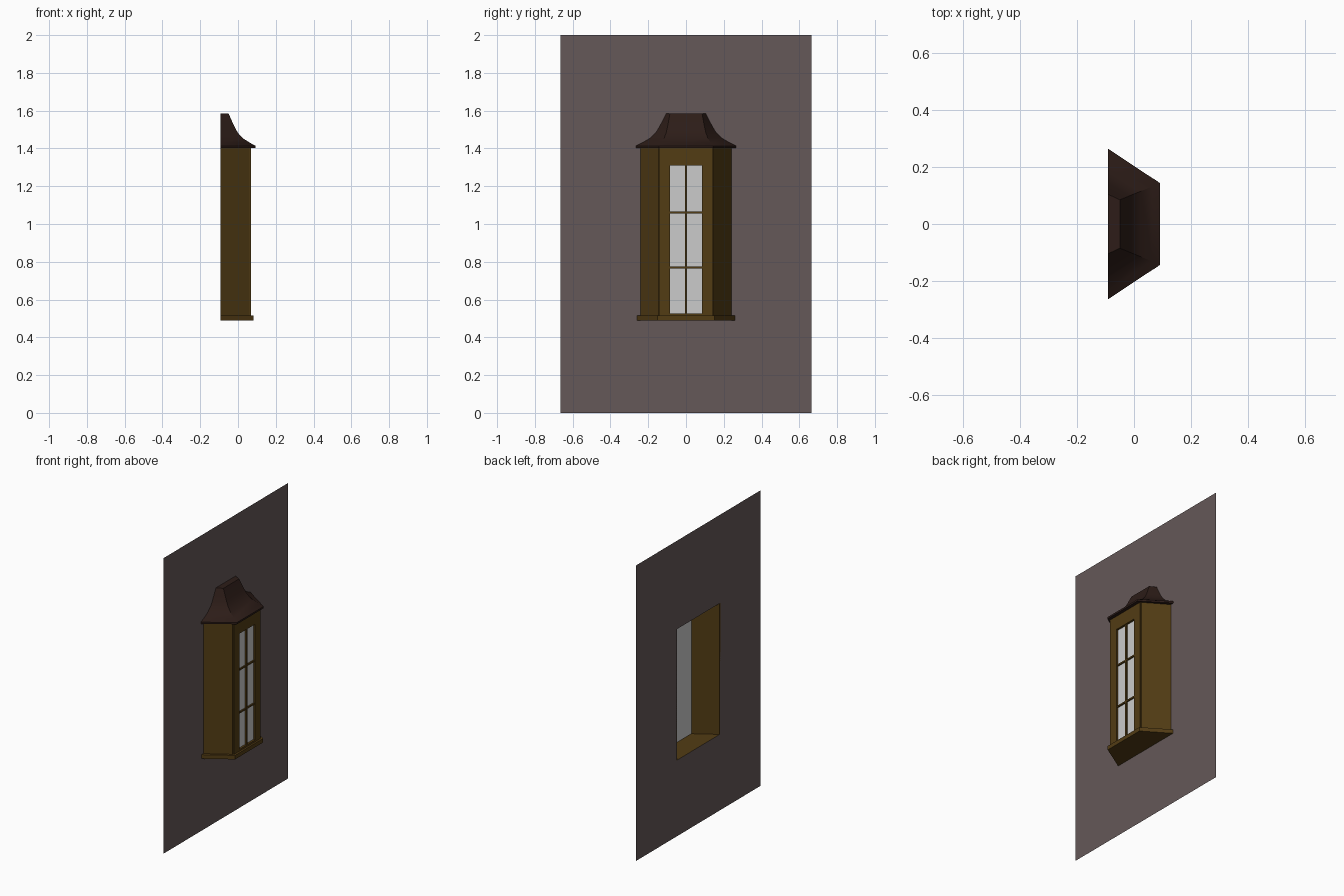
import bpy, bmesh, math

if "Cube" in bpy.data.objects:
    bpy.data.objects.remove(bpy.data.objects["Cube"])

BACK = -0.092


def material(name, rgb):
    m = bpy.data.materials.new(name)
    m.diffuse_color = (*rgb, 1)
    m.use_nodes = True
    m.node_tree.nodes["Principled BSDF"].inputs["Base Color"].default_value = m.diffuse_color
    return m


WALL = material("wall_paint", (0.13, 0.098, 0.098))
GOLD = material("golden_wood", (0.085, 0.045, 0.007))
ROOF = material("dark_roof", (0.026, 0.012, 0.009))


def finish(name, bm, mat=None, smooth=False, recalc=True):
    if recalc:
        bmesh.ops.recalc_face_normals(bm, faces=bm.faces)
    me = bpy.data.meshes.new(name)
    bm.to_mesh(me)
    bm.free()
    if mat:
        me.materials.append(mat)
    if smooth:
        me.shade_smooth()
        me.set_sharp_from_angle(angle=math.radians(30))
    ob = bpy.data.objects.new(name, me)
    bpy.context.collection.objects.link(ob)
    return ob


def loft(name, rings, mat, closed=True, smooth=False):
    """Skin a stack of point rings and cap both ends."""
    bm = bmesh.new()
    vs = [[bm.verts.new(p) for p in r] for r in rings]
    n = len(rings[0])
    for a, b in zip(vs, vs[1:]):
        for i in range(n if closed else n - 1):
            j = (i + 1) % n
            bm.faces.new((a[i], a[j], b[j], b[i]))
    bm.faces.new(vs[0])
    bm.faces.new(vs[-1])
    return finish(name, bm, mat, smooth)


def bay_ring(front, y_front, y_back, z):
    return [(BACK, -y_back, z), (front, -y_front, z), (front, y_front, z), (BACK, y_back, z)]


def prism(name, outline, z0, z1, mat):
    return loft(name, [[(x, y, z) for x, y in outline] for z in (z0, z1)], mat)


def bar(name, x0, x1, y0, y1, z0, z1):
    return prism(name, [(x0, y0), (x1, y0), (x1, y1), (x0, y1)], z0, z1, GOLD)


# wall sheet with the bay opening
bm = bmesh.new()
rect = lambda h, z0, z1: [bm.verts.new((BACK, y, z)) for y, z in ((-h, z0), (h, z0), (h, z1), (-h, z1))]
outer, inner = rect(0.665, 0, 2), rect(0.23, 0.515, 1.402)
for i in range(4):
    j = (i + 1) % 4
    bm.faces.new((outer[i], outer[j], inner[j], inner[i]))
finish("wall", bm, WALL, recalc=False)

# sill slab under the bay
loft("bay_base", [bay_ring(0.083, 0.15, 0.26, z) for z in (0.488, 0.515)], GOLD, closed=False)

# angled sides and front stiles
for s, side in ((-1, "left"), (1, "right")):
    prism(side + "_side_panel",
          [(BACK, s * 0.24), (0.062, s * 0.146), (0.062, s * 0.134), (BACK, s * 0.228)],
          0.515, 1.402, GOLD)
    prism(side + "_stile",
          [(0.056, s * 0.084), (0.056, s * 0.142), (0.07, s * 0.142), (0.07, s * 0.084)],
          0.515, 1.402, GOLD)

# front rails and glazing bars
bar("top_rail", 0.056, 0.07, -0.084, 0.084, 1.31, 1.402)
bar("bottom_rail", 0.056, 0.07, -0.084, 0.084, 0.515, 0.527)
bar("vertical_glazing_bar", 0.056, 0.066, -0.006, 0.006, 0.527, 1.31)
for i, z in enumerate((0.77, 1.06)):
    bar(f"cross_glazing_bar_{i}", 0.056, 0.065, -0.084, 0.084, z - 0.005, z + 0.005)

# glass behind the frame
bm = bmesh.new()
bm.faces.new([bm.verts.new((0.054, y, z)) for y, z in
              ((-0.136, 0.517), (0.136, 0.517), (0.136, 1.33), (-0.136, 1.33))])
finish("glass", bm)

# flared roof: front profile (x, z), the sides taper in step
profile = [(0.092, 1.402), (0.092, 1.414), (0.063, 1.43), (0.026, 1.454), (0.0, 1.482),
           (-0.016, 1.51), (-0.03, 1.54), (-0.042, 1.567), (-0.05, 1.585)]
rings = []
for x, z in profile:
    t = (0.092 - x) / 0.142
    rings.append(bay_ring(x, 0.143 - 0.058 * t, 0.265 - 0.16 * t, z))
loft("flared_roof", rings, ROOF, closed=False, smooth=True)
